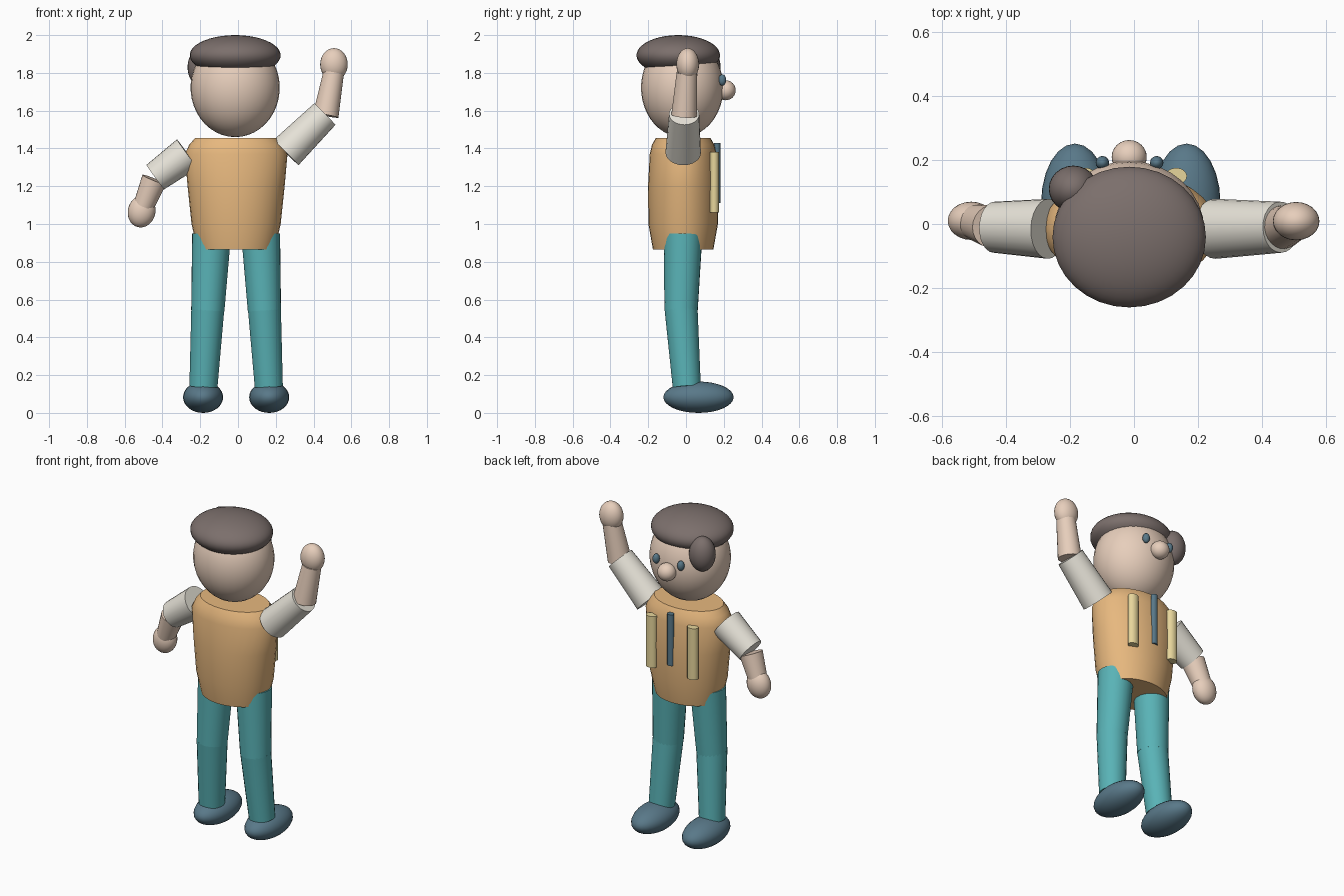
import bpy, bmesh
from math import cos, sin, tau, radians
from mathutils import Vector

if "Cube" in bpy.data.objects:
    bpy.data.objects.remove(bpy.data.objects["Cube"])

CX = -0.01   # body mid-line


def material(name, rgb):
    m = bpy.data.materials.new(name)
    m.diffuse_color = (*rgb, 1)
    m.use_nodes = True
    m.node_tree.nodes["Principled BSDF"].inputs["Base Color"].default_value = m.diffuse_color
    return m


SKIN = material("skin", (0.80, 0.62, 0.50))
HAIR = material("hair", (0.20, 0.16, 0.15))
VEST = material("vest", (0.80, 0.48, 0.21))
CLOTH = material("trouser_cloth", (0.10, 0.45, 0.47))
SLATE = material("slate", (0.10, 0.19, 0.25))
WHITE = material("sleeve_cloth", (0.80, 0.77, 0.69))
YELLOW = material("yellow_trim", (0.80, 0.67, 0.33))


def finish(name, mat, angle=40):
    o = bpy.context.object
    o.name = name
    o.data.materials.append(mat)
    bpy.ops.object.shade_smooth_by_angle(angle=radians(angle))
    return o


def ball(name, loc, radii, mat, seg=24, rot=(0, 0, 0)):
    bpy.ops.mesh.primitive_uv_sphere_add(segments=seg, ring_count=seg * 2 // 3,
                                         radius=1, location=loc, rotation=rot)
    bpy.context.object.scale = radii
    return finish(name, mat)


def tube(name, a, b, ra, rb, mat):
    a, b = Vector(a), Vector(b)
    bpy.ops.mesh.primitive_cone_add(vertices=24, radius1=ra, radius2=rb,
                                    depth=(b - a).length, location=(a + b) / 2)
    o = bpy.context.object
    o.rotation_euler = (b - a).to_track_quat('Z', 'Y').to_euler()
    return finish(name, mat)


# Torso: stacked elliptical rings (z, half width, half depth)
rings = [(0.865, 0.205, 0.16), (1.00, 0.236, 0.184), (1.20, 0.257, 0.186),
         (1.37, 0.272, 0.177), (1.42, 0.248, 0.165), (1.455, 0.217, 0.145)]
bm = bmesh.new()
N = 32
loops = [[bm.verts.new((CX + rx * cos(tau * i / N), -0.015 + ry * sin(tau * i / N), z))
          for i in range(N)] for z, rx, ry in rings]
for lo, hi in zip(loops, loops[1:]):
    for i in range(N):
        j = (i + 1) % N
        bm.faces.new((lo[i], lo[j], hi[j], hi[i]))
bm.faces.new(loops[0][::-1])
bm.faces.new(loops[-1])
mesh = bpy.data.meshes.new("torso")
bm.to_mesh(mesh)
bm.free()
torso = bpy.data.objects.new("torso", mesh)
bpy.context.collection.objects.link(torso)
bpy.ops.object.select_all(action='DESELECT')
torso.select_set(True)
bpy.context.view_layer.objects.active = torso
finish("torso", VEST)

# Legs and shoes, mirrored about the mid-line
for s, side in ((-1, "left"), (1, "right")):
    tube(f"{side}_thigh", (CX + s * 0.130, -0.016, 0.945), (CX + s * 0.150, -0.026, 0.54),
         0.103, 0.088, CLOTH)
    tube(f"{side}_shin", (CX + s * 0.150, -0.026, 0.55), (CX + s * 0.173, 0.004, 0.14),
         0.088, 0.075, CLOTH)
    ball(f"{side}_shoe", (CX + s * 0.175, 0.066, 0.083), (0.106, 0.186, 0.083), SLATE)

# Arms: lowered on one side, raised on the other
arms = {
    "lowered": ((-0.268, -0.015, 1.372), (-0.438, -0.01, 1.248), (-0.443, -0.008, 1.235),
                (-0.50, 0.006, 1.095), (-0.51, 0.01, 1.067), 0.25),
    "raised": ((0.254, -0.015, 1.378), (0.460, -0.01, 1.582), (0.465, -0.01, 1.575),
               (0.506, 0.005, 1.80), (0.508, 0.009, 1.845), 0.0),
}
for side, (shoulder, cuff, elbow, wrist, palm, lean) in arms.items():
    tube(f"{side}_sleeve", shoulder, cuff, 0.094, 0.080, WHITE)
    tube(f"{side}_forearm", elbow, wrist, 0.068, 0.055, SKIN)
    ball(f"{side}_hand", palm, (0.073, 0.060, 0.086), SKIN, rot=(0, lean, 0))

# Head, hair and face (face looks towards +y)
ball("head", (-0.015, -0.02, 1.722), (0.236, 0.218, 0.262), SKIN, 32)
ball("hair_cap", (-0.015, -0.041, 1.893), (0.241, 0.221, 0.107), HAIR, 32)
ball("hair_tuft", (-0.190, 0.110, 1.83), (0.077, 0.073, 0.105), HAIR)
ball("nose", (-0.015, 0.210, 1.708), (0.055, 0.053, 0.053), SKIN)
for s, side in ((-1, "left"), (1, "right")):
    ball(f"{side}_eye", (-0.014 + s * 0.085, 0.192, 1.762), (0.021, 0.021, 0.030), SLATE, 16)


# Chest strips on the +y side
def strip(name, x, y, z, rx, ry, mat):
    bpy.ops.mesh.primitive_cylinder_add(vertices=16, radius=1, depth=1, location=(x, y, z))
    bpy.context.object.scale = (rx, ry, 0.32)
    bpy.ops.object.transform_apply(location=False, rotation=False, scale=True)
    finish(name, mat)


strip("left_trim", CX - 0.142, 0.150, 1.22, 0.034, 0.026, YELLOW)
strip("right_trim", CX + 0.142, 0.150, 1.22, 0.034, 0.026, YELLOW)
strip("centre_trim", CX, 0.165, 1.27, 0.021, 0.017, SLATE)
